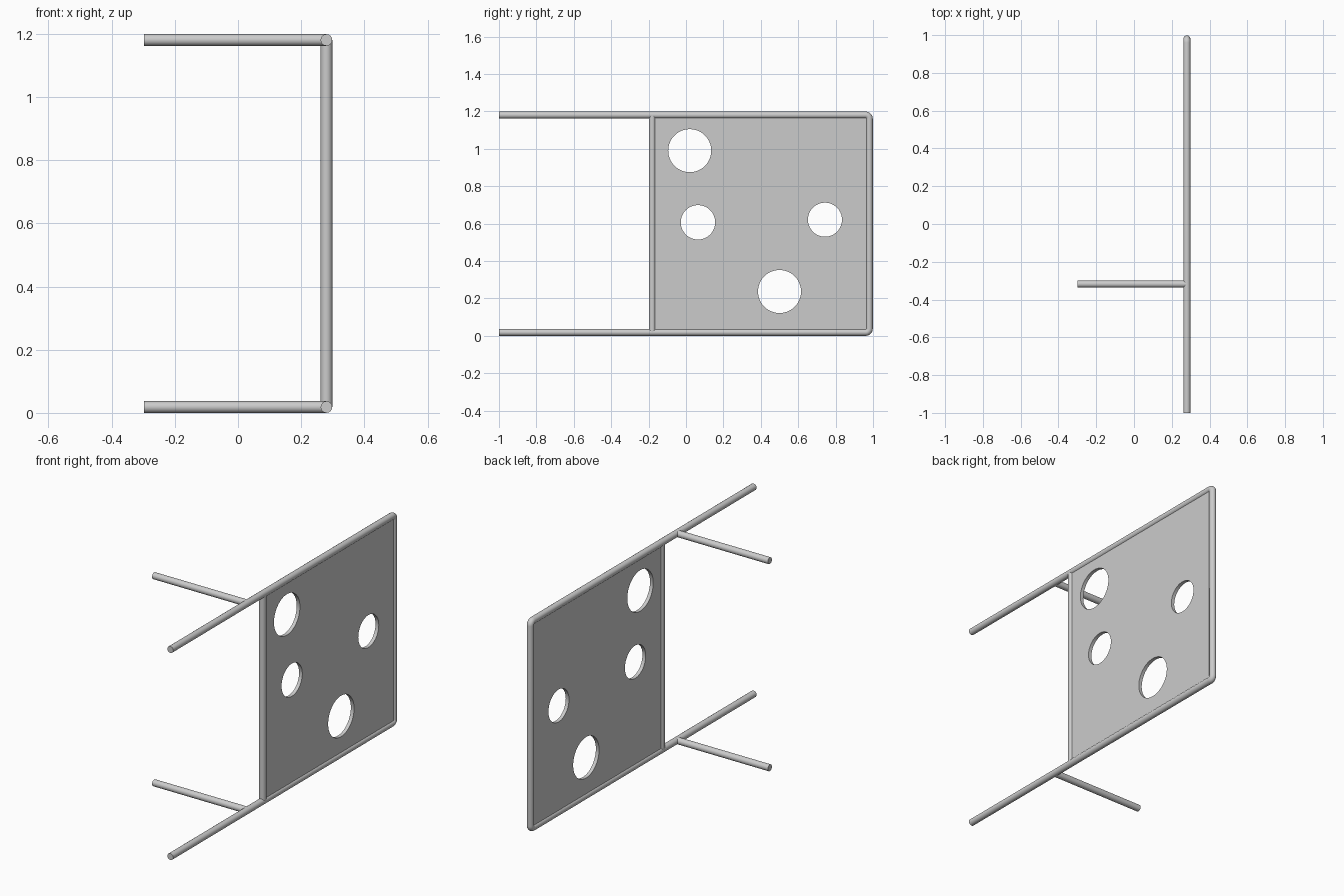
import bpy
from math import sin, cos, pi, radians

if "Cube" in bpy.data.objects:
    bpy.data.objects.remove(bpy.data.objects["Cube"])

X = 0.28            # plane of the frame
R = 0.0185          # tube radius
LOW, HIGH = 0.0185, 1.1805
BACK, POST = 0.98, -0.18


def finish(name, curve):
    """Turn a curve into a smooth-shaded mesh object."""
    obj = bpy.data.objects.new(name, curve)
    bpy.context.collection.objects.link(obj)
    bpy.ops.object.select_all(action='DESELECT')
    obj.select_set(True)
    bpy.context.view_layer.objects.active = obj
    bpy.ops.object.convert(target='MESH')
    obj = bpy.context.object
    obj.name = name
    bpy.ops.object.shade_smooth_by_angle(angle=radians(35))
    return obj


def add_loop(curve, pts, closed):
    s = curve.splines.new('POLY')
    s.points.add(len(pts) - 1)
    for p, co in zip(s.points, pts):
        p.co = (*co, 1)
    s.use_cyclic_u = closed


def tube(name, pts):
    c = bpy.data.curves.new(name, 'CURVE')
    c.dimensions = '3D'
    c.bevel_depth = R
    c.bevel_resolution = 6
    c.use_fill_caps = True
    add_loop(c, pts, False)
    return finish(name, c)


# Outer frame: one bent tube, open towards the front
B = 0.02            # bend radius
path = [(X, -1, LOW)]
for cz, start in ((LOW + B, -pi / 2), (HIGH - B, 0)):
    for i in range(9):
        a = start + i / 8 * pi / 2
        path.append((X, BACK - B + B * cos(a), cz + B * sin(a)))
path.append((X, -1, HIGH))
tube("outer_frame", path)

# Upright post closing the panel side
tube("front_post", [(X, POST, LOW), (X, POST, HIGH)])

# Cross rods at bottom and top
for label, z in (("lower", LOW), ("upper", HIGH)):
    tube(label + "_side_rod", [(-0.298, -0.318, z), (X, -0.318, z)])

# Panel with four round holes (y, z, radius)
holes = [(0.02, 0.99, 0.115), (0.064, 0.607, 0.092),
         (0.743, 0.621, 0.091), (0.5, 0.237, 0.115)]
c = bpy.data.curves.new("panel", 'CURVE')
c.dimensions = '2D'
c.fill_mode = 'BOTH'
c.extrude = 0.01
add_loop(c, [(POST, LOW, 0), (BACK, LOW, 0), (BACK, HIGH, 0), (POST, HIGH, 0)], True)
for y, z, r in holes:
    add_loop(c, [(y + r * cos(2 * pi * i / 64), z + r * sin(2 * pi * i / 64), 0)
                 for i in range(64)], True)
panel = finish("panel", c)
panel.location.x = X
panel.rotation_euler = (pi / 2, 0, pi / 2)
